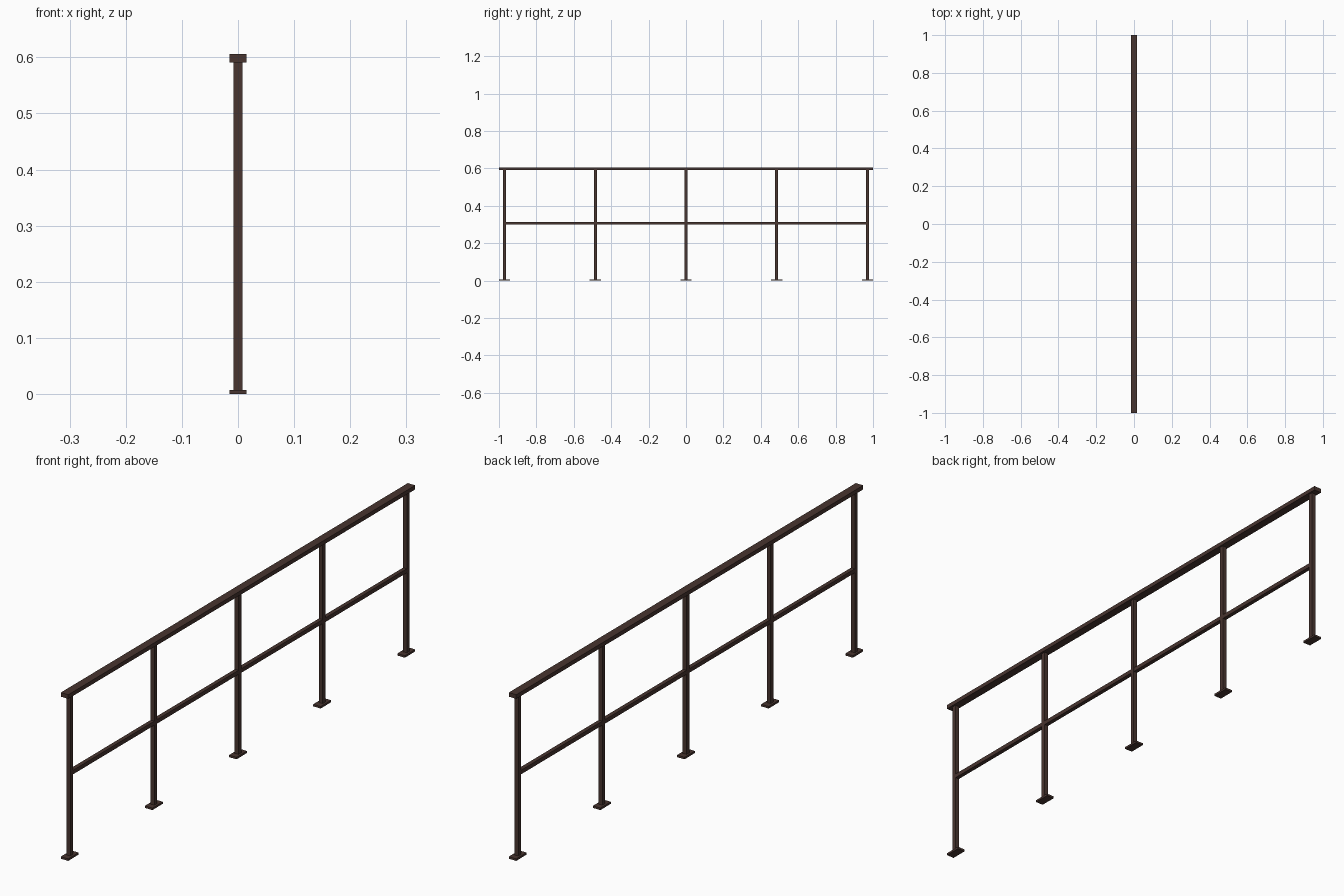
import bpy

if "Cube" in bpy.data.objects:
    bpy.data.objects.remove(bpy.data.objects["Cube"])

brown = bpy.data.materials.new("dark brown metal")
brown.diffuse_color = (0.065, 0.035, 0.029, 1)
brown.use_nodes = True
brown.node_tree.nodes["Principled BSDF"].inputs["Base Color"].default_value = brown.diffuse_color


def box(name, x, y, z):
    """Box from (min, max) ranges on each axis."""
    bpy.ops.mesh.primitive_cube_add(size=1, location=[(a + b) / 2 for a, b in (x, y, z)])
    ob = bpy.context.object
    ob.name = name
    ob.scale = [b - a for a, b in (x, y, z)]
    bpy.ops.object.transform_apply(location=False, rotation=False, scale=True)
    ob.data.materials.append(brown)
    return ob


POST = 0.008     # half width of a post
PLATE = 0.015    # half width of the foot plates and handrail
END = 0.97       # y of the end posts

# handrail on top
box("handrail", (-PLATE, PLATE), (-1, 1), (0.591, 0.606))

# five posts on foot plates
ys = [END * (i - 2) / 2 for i in range(5)]
for i, y in enumerate(ys):
    box(f"post_{i + 1}", (-POST, POST), (y - POST, y + POST), (0.007, 0.591))
    box(f"foot_plate_{i + 1}", (-PLATE, PLATE), (y - 0.03, y + 0.03), (0, 0.0075))

# middle rail sections between neighbouring posts
for i, (a, b) in enumerate(zip(ys, ys[1:])):
    box(f"middle_rail_{i + 1}", (-0.0075, 0.0075), (a + POST, b - POST), (0.299, 0.314))
